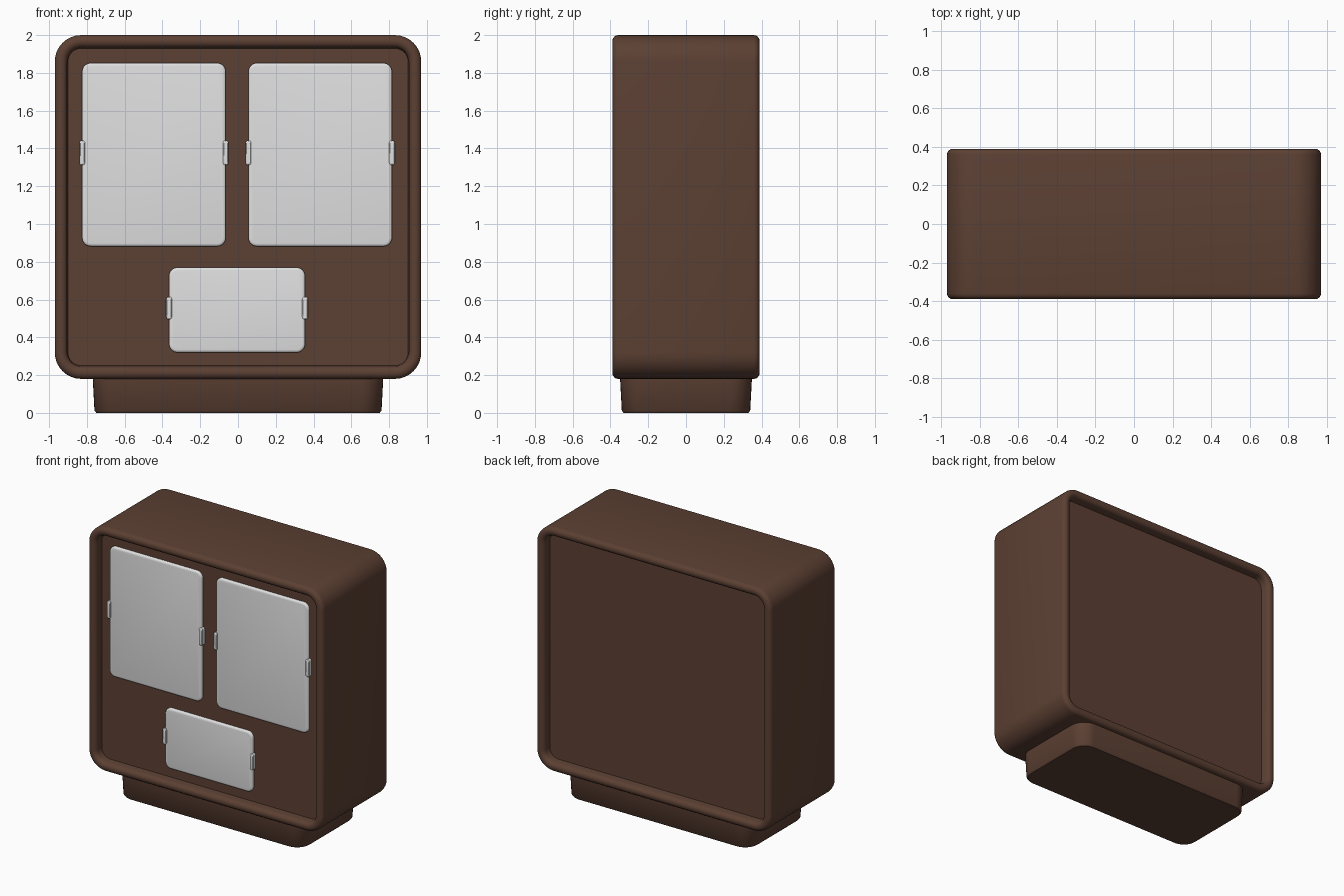
import bpy, bmesh, math

if "Cube" in bpy.data.objects:
    bpy.data.objects.remove(bpy.data.objects["Cube"])


def material(name, rgb):
    m = bpy.data.materials.new(name)
    m.diffuse_color = (*rgb, 1)
    m.use_nodes = True
    m.node_tree.nodes["Principled BSDF"].inputs["Base Color"].default_value = m.diffuse_color
    return m


BROWN = material("dark brown", (0.107, 0.051, 0.033))
WHITE = material("off white", (0.75, 0.75, 0.75))


def rounded_rect(w, h, r, n=8):
    """Outline of a rounded rectangle centred on the origin."""
    pts = []
    for k, (sx, sy) in enumerate(((1, 1), (-1, 1), (-1, -1), (1, -1))):
        for i in range(n + 1):
            a = math.pi / 2 * (k + i / n)
            pts.append((sx * (w / 2 - r) + r * math.cos(a),
                        sy * (h / 2 - r) + r * math.sin(a)))
    return pts


def loft(name, w, h, r, rings, place, mat):
    """Skin rounded rectangles; rings are (inset, depth), both ends capped."""
    bm = bmesh.new()
    loops = []
    for inset, d in rings:
        outline = rounded_rect(w - 2 * inset, h - 2 * inset, max(r - inset, 0.012))
        loops.append([bm.verts.new(place(u, v, d)) for u, v in outline])
    for a, b in zip(loops, loops[1:]):
        for i in range(len(a)):
            j = (i + 1) % len(a)
            bm.faces.new((a[i], a[j], b[j], b[i]))
    bm.faces.new(loops[0])
    bm.faces.new(loops[-1])
    bmesh.ops.recalc_face_normals(bm, faces=bm.faces)
    me = bpy.data.meshes.new(name)
    bm.to_mesh(me)
    bm.free()
    me.materials.append(mat)
    ob = bpy.data.objects.new(name, me)
    bpy.context.collection.objects.link(ob)
    bpy.context.view_layer.objects.active = ob
    ob.select_set(True)
    bpy.ops.object.shade_smooth_by_angle(angle=math.radians(40))
    ob.select_set(False)
    return ob


def upright(cx, cz):
    return lambda u, v, d: (cx + u, d, cz + v)


# Cabinet: rounded shell with a rolled rim around recessed front and back panels
Y, RECESS = 0.39, 0.07
rim = [(0.07, Y - RECESS), (0.066, Y - 0.03)]
rim += [(0.033 + 0.033 * math.cos(a), Y - 0.03 + 0.03 * math.sin(a))
        for a in (math.pi * i / 8 for i in range(1, 9))]
rings = [(i, -d) for i, d in rim] + [(i, d) for i, d in reversed(rim)]
loft("cabinet", 1.94, 1.82, 0.14, rings, upright(0, 1.09), BROWN)

# Plinth, slightly wider at the top
loft("plinth", 1.54, 0.70, 0.12,
     [(0.02, 0), (0.01, 0.012), (0, 0.20)], lambda u, v, d: (u, v, d), BROWN)

# Front panels with a small tab on each side edge
F = -Y + RECESS
for name, cx, cz, w, h, tab in (("left_window", -0.445, 1.367, 0.76, 0.97, 0.13),
                                ("right_window", 0.435, 1.367, 0.76, 0.97, 0.13),
                                ("lower_panel", -0.005, 0.545, 0.72, 0.45, 0.12)):
    loft(name, w, h, 0.045,
         [(0, F + 0.01), (0, F - 0.012), (0.005, F - 0.018), (0.015, F - 0.02)],
         upright(cx, cz), WHITE)
    for side, s in (("left", -1), ("right", 1)):
        loft(f"{name}_{side}_tab", 0.03, tab, 0.014,
             [(0, F + 0.01), (0, F - 0.025), (0.005, F - 0.03)],
             upright(cx + s * w / 2, cz + 0.01), WHITE)
